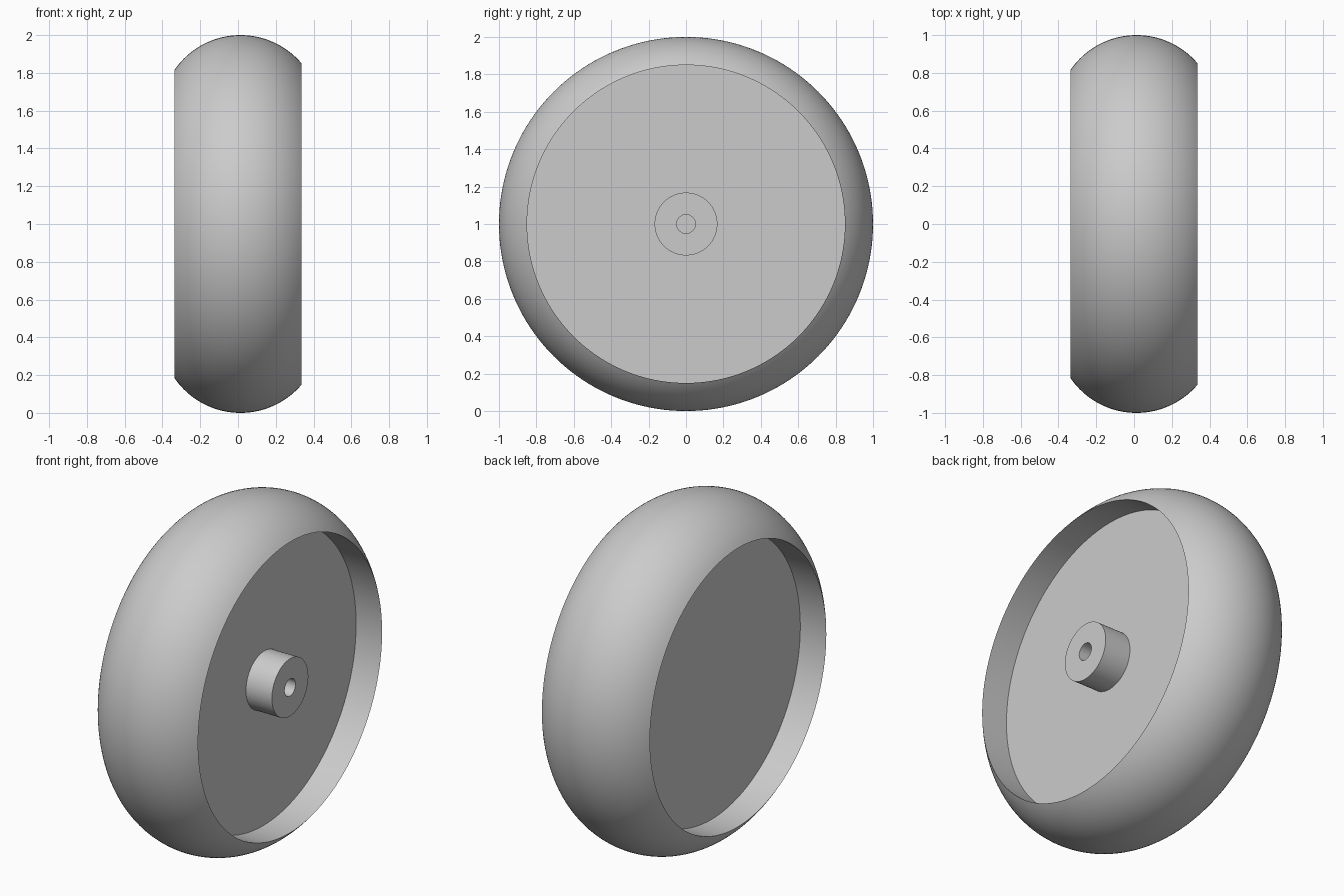
import bpy
import bmesh
from math import asin, cos, sin, tau
from mathutils import Vector

SEGMENTS = 160
HALF_WIDTH = 0.337
RECESS = 0.168          # depth of the dished sides
CROWN_X, CROWN_R = 0.0134, 0.424   # centre and radius of the tread arc

cube = bpy.data.objects.get("Cube")
if cube:
    bpy.data.objects.remove(cube, do_unlink=True)

grey = bpy.data.materials.new("light grey")
grey.use_nodes = True
colour = (0.6, 0.6, 0.6, 1)
grey.diffuse_color = colour
grey.node_tree.nodes["Principled BSDF"].inputs["Base Color"].default_value = colour


def lathe(name, profile, closed=False):
    """Spin an (x, radius) profile around the wheel axle."""
    bm = bmesh.new()
    verts = [bm.verts.new((x, 0, r)) for x, r in profile]
    edges = [bm.edges.new(pair) for pair in zip(verts, verts[1:])]
    if closed:
        edges.append(bm.edges.new((verts[-1], verts[0])))
    bmesh.ops.spin(bm, geom=verts + edges, cent=Vector(), axis=(1, 0, 0),
                   angle=tau, steps=SEGMENTS)
    bmesh.ops.remove_doubles(bm, verts=bm.verts, dist=1e-5)
    bmesh.ops.recalc_face_normals(bm, faces=bm.faces)
    mesh = bpy.data.meshes.new(name)
    bm.to_mesh(mesh)
    bm.free()
    mesh.materials.append(grey)
    obj = bpy.data.objects.new(name, mesh)
    obj.location.z = 1
    bpy.context.collection.objects.link(obj)
    bpy.ops.object.select_all(action="DESELECT")
    obj.select_set(True)
    bpy.context.view_layer.objects.active = obj
    bpy.ops.object.shade_smooth_by_angle()
    return obj


# Wheel body: rounded tread with a flat-floored recess on each side
start = asin((-HALF_WIDTH - CROWN_X) / CROWN_R)
end = asin((HALF_WIDTH - CROWN_X) / CROWN_R)
steps = 40
angles = [start + (end - start) * i / steps for i in range(steps + 1)]
tread = [(CROWN_X + CROWN_R * sin(a), 1 - CROWN_R + CROWN_R * cos(a)) for a in angles]
floor_x = HALF_WIDTH - RECESS
lathe("wheel_body",
      [(-floor_x, 0), (-floor_x, tread[0][1])] + tread
      + [(floor_x, tread[-1][1]), (floor_x, 0)])

# Hub: bored boss on one side, flush with the rim and rooted in the web
lathe("hub", [(0.1, 0.05), (HALF_WIDTH, 0.05), (HALF_WIDTH, 0.168), (0.1, 0.168)],
      closed=True)
